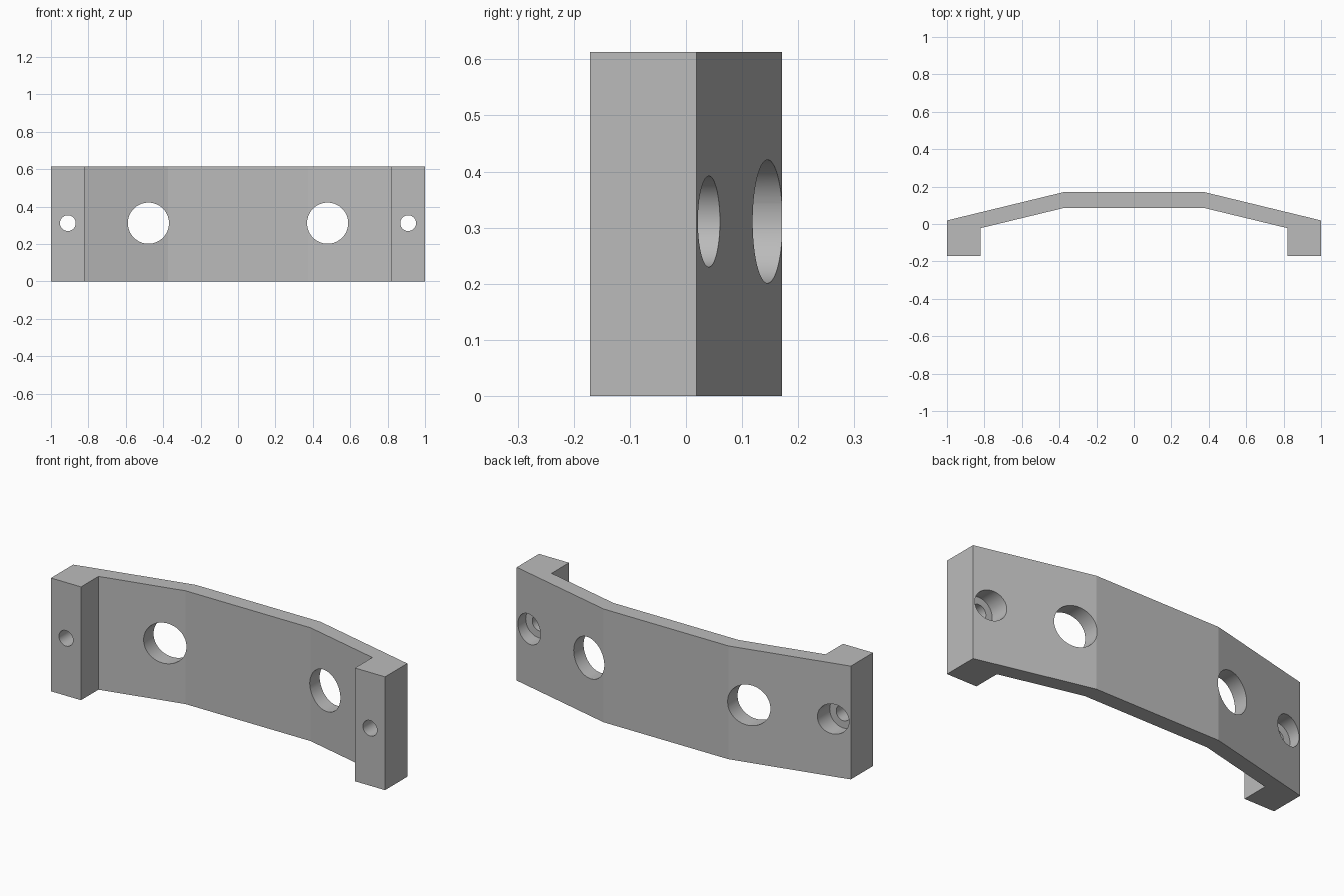
import bpy
import bmesh
from mathutils import Matrix

if "Cube" in bpy.data.objects:
    bpy.data.objects.remove(bpy.data.objects["Cube"])

HEIGHT = 0.613
HOLE_Z = 0.311


def new_object(name, bm):
    bmesh.ops.recalc_face_normals(bm, faces=bm.faces)
    mesh = bpy.data.meshes.new(name)
    bm.to_mesh(mesh)
    bm.free()
    obj = bpy.data.objects.new(name, mesh)
    bpy.context.collection.objects.link(obj)
    return obj


def cylinder_along_y(bm, x, radius, y0, y1):
    place = Matrix.Translation((x, (y0 + y1) / 2, HOLE_Z)) @ Matrix.Rotation(1.5707963, 4, "X")
    bmesh.ops.create_cone(bm, cap_ends=True, segments=64, radius1=radius,
                          radius2=radius, depth=y1 - y0, matrix=place)


# Bracket body: half outline mirrored, then extruded upward
half = [(0.374, 0.171), (1, 0.019), (1, -0.171), (0.82, -0.171), (0.82, -0.022), (0.374, 0.086)]
outline = half + [(-x, y) for x, y in reversed(half)]
bm = bmesh.new()
base = bm.faces.new([bm.verts.new((x, y, 0)) for x, y in outline])
top = bmesh.ops.extrude_face_region(bm, geom=[base])["geom"]
bmesh.ops.translate(bm, vec=(0, 0, HEIGHT),
                    verts=[g for g in top if isinstance(g, bmesh.types.BMVert)])
bracket = new_object("bracket_body", bm)

steel = bpy.data.materials.new("plain grey")
steel.use_nodes = True
grey = (0.5, 0.5, 0.5, 1)
steel.diffuse_color = grey
steel.node_tree.nodes["Principled BSDF"].inputs["Base Color"].default_value = grey
bracket.data.materials.append(steel)

# Hole sets: large openings, screw holes and screw head recesses
hole_sets = {
    "large_hole_cutter": (0.479, 0.11, -0.4, 0.4),
    "screw_hole_cutter": (0.91, 0.042, -0.4, 0.4),
    "recess_cutter": (0.91, 0.081, -0.045, 0.4),
}
bpy.context.view_layer.objects.active = bracket
bracket.select_set(True)
for name, (x, radius, y0, y1) in hole_sets.items():
    bm = bmesh.new()
    for side in (-1, 1):
        cylinder_along_y(bm, side * x, radius, y0, y1)
    cutter = new_object(name, bm)
    cutter.hide_render = True
    cut = bracket.modifiers.new(name, "BOOLEAN")
    cut.operation = "DIFFERENCE"
    cut.solver = "EXACT"
    cut.object = cutter
    bpy.ops.object.modifier_apply(modifier=cut.name)
    bpy.data.objects.remove(cutter)

# Smooth hole walls, crisp bends
bpy.ops.object.shade_smooth_by_angle(angle=0.17)
